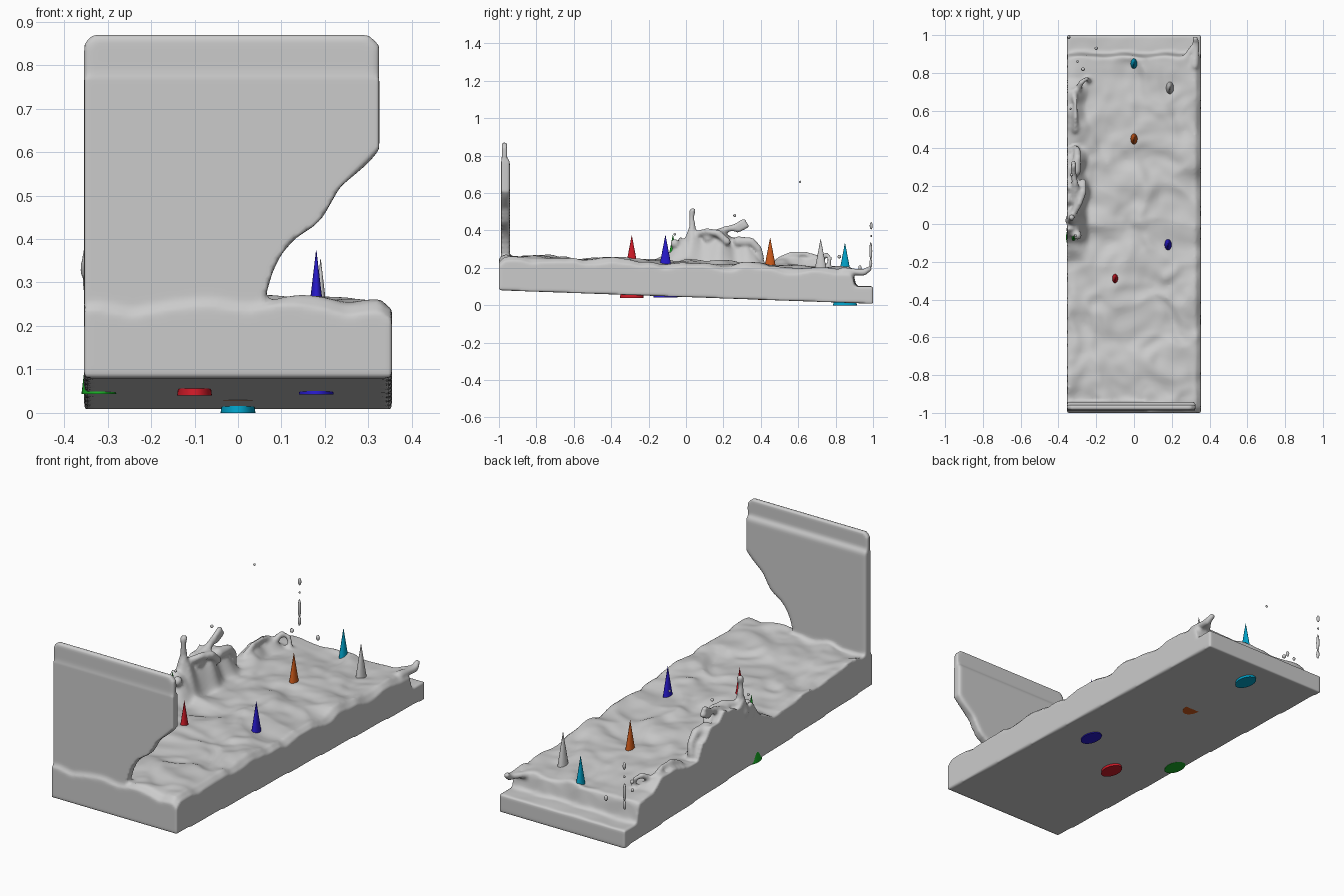
import bpy, bmesh, math, random
from mathutils import Vector, Matrix, noise

if "Cube" in bpy.data.objects:
    bpy.data.objects.remove(bpy.data.objects["Cube"])

random.seed(4)
HX = 0.354


def bottom(y):
    return 0.08 - 0.036 * (y + 1)


def step(a, b, v):
    t = max(0, min(1, (v - a) / (b - a)))
    return t * t * (3 - 2 * t)


def lerp_table(table, v):
    for (a, p), (b, q) in zip(table, table[1:]):
        if a <= v <= b:
            return p + (q - p) * (v - a) / (b - a)
    return table[0][1] if v < table[0][0] else table[-1][1]


# Mean water level and splash crest along the length
LEVEL = [(-1, .26), (-.5, .245), (0, .232), (.4, .215), (.8, .195), (1, .185)]
CREST = [(-.2, 0), (-.1, .05), (-.03, .13), (0, .11), (.03, .17), (.07, .16), (.2, .155),
         (.3, .14), (.37, .10), (.41, .02), (.5, .03), (.6, .06), (.7, .05), (.77, 0)]


def surface(x, y):
    p = Vector((x, y, 0))
    w = p + 0.07 * Vector((noise.noise(p * 4), noise.noise(p * 4 + Vector((9, 3, 1))), 0))
    ridge = 1 - abs(noise.noise(w * 4.5 + Vector((2, 7, 0)))) * 2
    h = lerp_table(LEVEL, y) + 0.022 * noise.noise(w * 6) + 0.014 * (ridge - 0.6)
    h += 0.008 * noise.noise(w * 14)
    # rounded water edge along the right and front
    h -= 0.025 * step(HX - 0.03, HX, x) + 0.02 * step(-0.97, -1, y)
    # splash climbing the left side
    wide = -0.285 + 0.04 * noise.noise(Vector((y * 9, 2, 0)))
    rough = 1 + 0.25 * noise.noise(Vector((x * 12, y * 18, 5)))
    h += lerp_table(CREST, y) * rough * (1 - step(wide - 0.03, wide + 0.05, x))
    # low shelf at the back end
    k = step(0.885, 0.905, y + 0.01 * noise.noise(Vector((x * 9, 0, 0))))
    return h * (1 - k) + (0.1 + 0.006 * noise.noise(w * 8)) * k


def make(name, bm):
    bmesh.ops.recalc_face_normals(bm, faces=bm.faces[:])
    me = bpy.data.meshes.new(name)
    bm.to_mesh(me)
    bm.free()
    ob = bpy.data.objects.new(name, me)
    bpy.context.collection.objects.link(ob)
    return ob


def ball(bm, c, r, stretch=1, sub=2):
    m = Matrix.Translation(c) @ Matrix.Diagonal((1, 1, stretch, 1))
    bmesh.ops.create_icosphere(bm, subdivisions=sub, radius=r, matrix=m)


def strand(bm, pts):
    # chain of overlapping balls through (x, y, z, radius) points
    for a, b in zip(pts, pts[1:]):
        n = max(2, int((Vector(b[:3]) - Vector(a[:3])).length / 0.008))
        for i in range(n + 1):
            q = [u + (v - u) * i / n for u, v in zip(a, b)]
            ball(bm, q[:3], q[3])


def slab(bm, outline, y0, y1):
    f = bm.faces.new([bm.verts.new((x, y0, z)) for x, z in outline])
    r = bmesh.ops.extrude_face_region(bm, geom=[f], use_keep_orig=True)
    vs = [g for g in r["geom"] if isinstance(g, bmesh.types.BMVert)]
    bmesh.ops.translate(bm, verts=vs, vec=(0, y1 - y0, 0))


# Water body: wavy sheet extruded down to the sloping floor
bm = bmesh.new()
bmesh.ops.create_grid(bm, x_segments=70, y_segments=200, size=1)
for v in bm.verts:
    v.co.x *= HX
    v.co.z = surface(v.co.x, v.co.y)
r = bmesh.ops.extrude_face_region(bm, geom=bm.faces[:], use_keep_orig=True)
for g in r["geom"]:
    if isinstance(g, bmesh.types.BMVert):
        g.co.z = bottom(g.co.y)

# Standing sheet of water at the front, with a wave-shaped cutaway
curve = [(.325, .605), (.30, .575), (.265, .545), (.235, .52), (.215, .485), (.195, .45),
         (.175, .43), (.13, .40), (.10, .365), (.08, .325), (.068, .285), (.06, .25)]
low = [(.06, .2), (-HX, .2)]
slab(bm, [(-HX, .85), (-.335, .87), (.30, .87), (.325, .845)] + curve + low, -0.985, -0.957)
slab(bm, [(-HX, .775), (.325, .775)] + curve + low, -0.988, -0.942)

# Splash arms, spike and the curled lip at the back right corner
strand(bm, [(-.33, .02, .33, .035), (-.33, .035, .42, .018), (-.33, .03, .47, .014), (-.33, .035, .505, .018)])
strand(bm, [(-.31, .12, .36, .03), (-.31, .2, .40, .02), (-.32, .26, .42, .015), (-.32, .31, .45, .015)])
strand(bm, [(-.31, .22, .415, .014), (-.32, .28, .40, .013), (-.32, .32, .425, .017)])
strand(bm, [(-.32, .06, .38, .02), (-.29, .11, .395, .018), (-.27, .17, .385, .02), (-.27, .22, .34, .02)])
strand(bm, [(-.31, .28, .34, .03), (-.30, .35, .34, .022), (-.30, .39, .30, .018), (-.31, .40, .25, .02)])
strand(bm, [(-.33, -.03, .3, .03), (-.30, -.06, .33, .025)])
strand(bm, [(-.31, .5, .24, .02), (-.31, .56, .275, .013), (-.31, .64, .275, .013), (-.32, .7, .25, .02)])
strand(bm, [(-.30, .7, .23, .02), (-.28, .75, .27, .014), (-.25, .77, .25, .012), (-.24, .76, .21, .015)])
strand(bm, [(.32, .84, .18, .025), (.325, .9, .178, .02), (.33, .95, .175, .018), (.325, .98, .195, .016)])
strand(bm, [(.27, .87, .175, .02), (.30, .92, .178, .016), (.33, .96, .18, .016)])
water = make("water_body", bm)
mod = water.modifiers.new("Merge", "REMESH")
mod.mode = "VOXEL"
mod.voxel_size = 0.0095
mod.use_smooth_shade = True
mod = water.modifiers.new("Soften", "SMOOTH")
mod.factor = 0.5
mod.iterations = 3

# Flying droplets
bm = bmesh.new()
drops = [(-.335, .61, .66, .006, 1), (-.33, .26, .48, .008, 1), (-.345, .99, .425, .008, 2.4),
         (-.345, .99, .37, .005, 1.3), (-.345, .988, .29, .008, 6), (-.345, .988, .225, .008, 3),
         (-.2, .93, .2, .009, 1.6), (-.31, -.06, .38, .007, 1), (-.27, .82, .26, .01, 1),
         (-.30, .86, .24, .007, 1.4)]
for x, y, z, rad, s in drops:
    ball(bm, (x, y, z), rad, s)
for f in bm.faces:
    f.smooth = True
make("droplets", bm)

# Cone markers: oval base on the floor, tip above the water
cones = [("red", -.10, -.29, .04, (.62, .01, .02)), ("blue", .18, -.11, .042, (.02, .01, .6)),
         ("orange", 0, .45, .028, (.6, .1, .01)), ("plain", .19, .72, .022, None),
         ("cyan", 0, .85, 0, (0, .36, .58)), ("green", -.32, -.07, .044, (.01, .42, .02))]
for name, x, y, z, col in cones:
    bm = bmesh.new()
    m = Matrix.Translation((x, y, z + .166)) @ Matrix.Diagonal((1, 1.6, 1, 1))
    bmesh.ops.create_cone(bm, cap_ends=True, segments=32, radius1=.04, radius2=0.0005,
                          depth=.332, matrix=m)
    ob = make(name + "_cone", bm)
    bpy.ops.object.select_all(action="DESELECT")
    ob.select_set(True)
    bpy.context.view_layer.objects.active = ob
    bpy.ops.object.shade_smooth_by_angle()
    if col:
        mat = bpy.data.materials.new(name)
        mat.diffuse_color = (*col, 1)
        mat.use_nodes = True
        mat.node_tree.nodes["Principled BSDF"].inputs["Base Color"].default_value = mat.diffuse_color
        ob.data.materials.append(mat)
